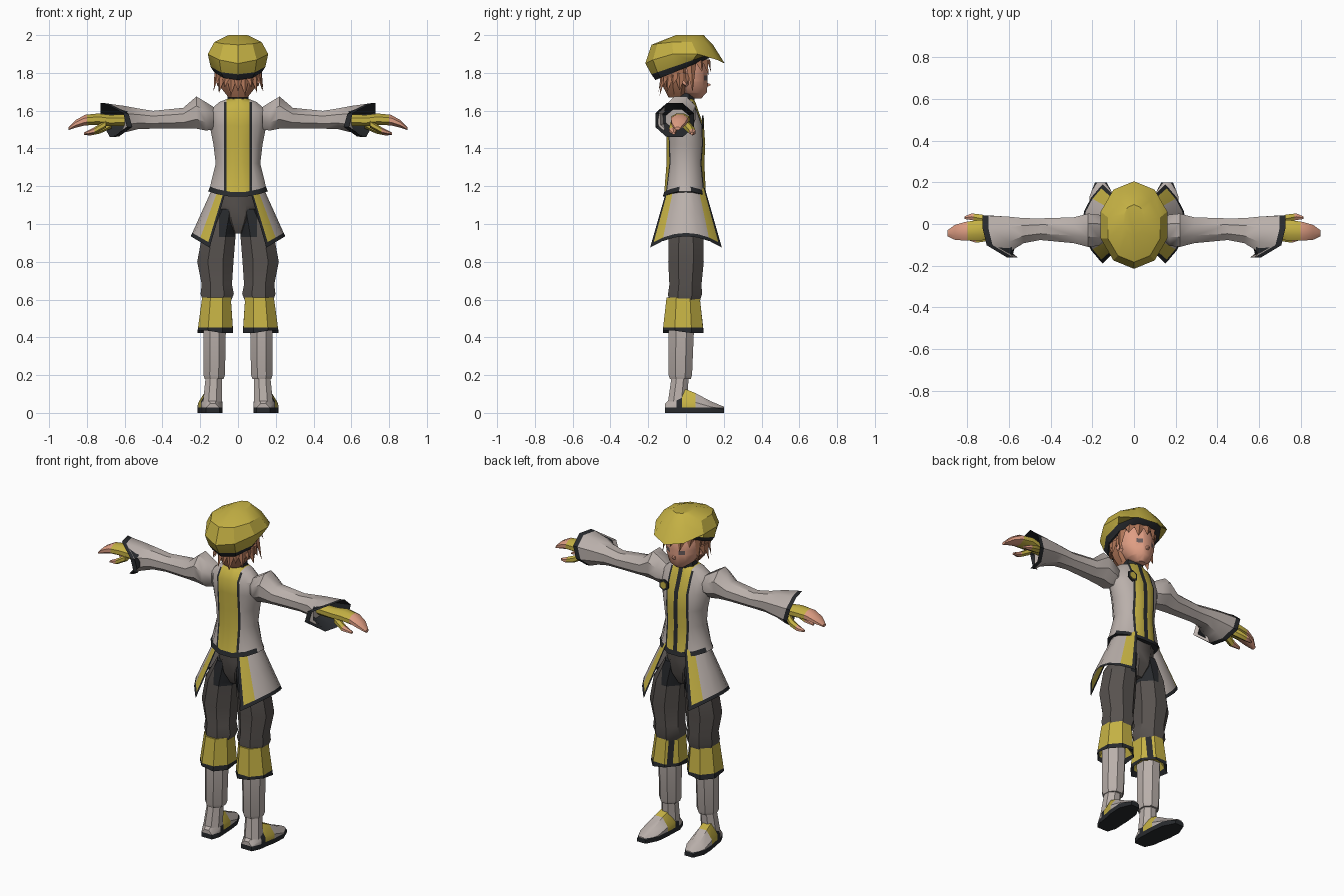
import bpy, bmesh, math
from mathutils import Vector

if "Cube" in bpy.data.objects:
    bpy.data.objects.remove(bpy.data.objects["Cube"])


def material(name, r, g, b):
    rgba = [(c / 255) ** 2.2 for c in (r, g, b)] + [1]
    m = bpy.data.materials.new(name)
    m.diffuse_color = rgba
    m.use_nodes = True
    m.node_tree.nodes["Principled BSDF"].inputs["Base Color"].default_value = rgba
    return m


CLOTH, GOLD, TRIM, TROUSER, SKIN, HAIR, EYE = range(7)
MATS = [material("pale cloth", 184, 174, 169), material("gold cloth", 196, 176, 70),
        material("dark trim", 44, 46, 49), material("grey trousers", 88, 83, 80),
        material("skin", 222, 156, 130), material("brown hair", 172, 116, 88),
        material("grey eye", 105, 92, 92)]


def finish(name, bm, rule, cuts=(), mirror=False, angle=40):
    """Cut the mesh along axis planes, colour faces by rule, make the object."""
    for axis, pos in cuts:
        no = Vector((0, 0, 0))
        no[axis] = 1
        bmesh.ops.bisect_plane(bm, geom=bm.verts[:] + bm.edges[:] + bm.faces[:],
                               plane_co=no * pos, plane_no=no)
    bmesh.ops.recalc_face_normals(bm, faces=bm.faces)
    for f in bm.faces:
        f.material_index = rule(f.calc_center_median()) if callable(rule) else rule
    me = bpy.data.meshes.new(name)
    bm.to_mesh(me)
    bm.free()
    for m in MATS:
        me.materials.append(m)
    ob = bpy.data.objects.new(name, me)
    bpy.context.collection.objects.link(ob)
    if mirror:
        ob.modifiers.new("mirror", 'MIRROR')
    bpy.ops.object.select_all(action='DESELECT')
    ob.select_set(True)
    bpy.context.view_layer.objects.active = ob
    bpy.ops.object.shade_smooth_by_angle(angle=math.radians(angle))
    return ob


def loft(name, rings, rule, n=8, axis='z', warp=None, caps=True, **kw):
    """Skin rings of (position, centre a, centre b, radius a, radius b)."""
    bm = bmesh.new()
    rows = []
    k = 1 / math.cos(math.pi / n)
    for i, (h, a, b, ra, rb) in enumerate(rings):
        row = []
        for j in range(n):
            t = math.tau * (j + .5) / n
            u, v = math.cos(t) * k, math.sin(t) * k
            p, q = a + ra * u, b + rb * v
            co = {'z': (p, q, h), 'x': (h, p, q), 'y': (p, h, q)}[axis]
            co = Vector(co)
            if warp:
                warp(co, i, u, v)
            row.append(bm.verts.new(co))
        rows.append(row)
    for lo, hi in zip(rows, rows[1:]):
        for j in range(n):
            bm.faces.new((lo[j], lo[j - 1], hi[j - 1], hi[j]))
    if caps:
        bm.faces.new(rows[0])
        bm.faces.new(rows[-1])
    return finish(name, bm, rule, **kw)


# Cap: tilted dark band below a puffed crown
SLOPE = [.055, .055, 0, 0, 0]
DROP = [0, 0, .05, .015, 0]


def cap_warp(co, i, u, v):
    co.z += SLOPE[i] * v - DROP[i] * v * v


loft("cap", [(1.82, 0, -.02, .125, .135), (1.85, 0, -.015, .145, .16), (1.905, 0, -.005, .16, .2),
             (1.965, 0, -.02, .125, .155), (2, 0, .02, .05, .07)],
     lambda c: TRIM if c.z < 1.84 + .36 * (c.y + .02) and c.y < .13 else GOLD,
     n=10, warp=cap_warp, caps=True, angle=30)

# Head with inset eyes
loft("head", [(1.665, 0, .055, .025, .025), (1.695, 0, .035, .065, .075), (1.75, 0, .015, .095, .1),
              (1.82, 0, .005, .105, .11), (1.89, 0, -.01, .09, .1)],
     lambda c: EYE if .03 < abs(c.x) < .06 and 1.76 < c.z < 1.785 and c.y > .04 else SKIN, n=12,
     cuts=[(0, -.06), (0, -.03), (0, .03), (0, .06), (2, 1.76), (2, 1.785)])
loft("nose", [(.1, 0, 1.735, .015, .015), (.13, 0, 1.738, .003, .003)], SKIN, n=4, axis='y')
loft("ears", [(.09, .0, 1.75, .014, .022), (.112, -.005, 1.757, .014, .02)], SKIN, n=6, axis='x',
     mirror=True)

# Hair: shell on the back of the head and a fringe of spikes
loft("hair_shell", [(1.67, 0, -.045, .05, .045), (1.72, 0, -.045, .09, .07),
                    (1.79, 0, -.045, .115, .09), (1.87, 0, -.04, .115, .1)], HAIR, n=10, angle=20)


def spikes(name, items):
    """Flat three-sided locks from a root point to a tip."""
    bm = bmesh.new()
    for root, tip, width in items:
        root, tip = Vector(root), Vector(tip)
        out = Vector((root.x, root.y, 0)).normalized()
        side = out.cross(Vector((0, 0, 1))) * width
        base = [bm.verts.new(p) for p in (root - side, root + out * .018, root + side)]
        end = bm.verts.new(tip)
        for j in range(3):
            bm.faces.new((base[j - 1], base[j], end))
        bm.faces.new(base)
    finish(name, bm, HAIR, angle=10)


locks = []
for i in range(13):
    t = math.radians(170 + 200 * i / 12)
    x, y = math.cos(t), math.sin(t)
    low = 1.665 if i % 2 else 1.70
    locks.append(((.108 * x, -.02 + .095 * y, 1.80), (.13 * x, -.02 + .125 * y, low + .04 * abs(x)), .035))
spikes("back_locks", locks)
fringe = []
for i in range(7):
    t = math.radians(12 + 156 * i / 6)
    x, y = math.cos(t), math.sin(t)
    tip = 1.70 if i in (0, 6) else 1.785 + .02 * (i % 2)
    fringe.append(((.105 * x, .11 * y, 1.87), (.122 * x + .015, .01 + .122 * y, tip), .034))
spikes("fringe", fringe)

# Collar and neck
loft("neck", [(1.63, 0, 0, .035, .035), (1.72, 0, .01, .035, .035)], SKIN)
loft("collar", [(1.63, 0, -.01, .062, .056), (1.70, 0, -.005, .05, .05)], TRIM)


# Jacket: wide gold panel behind, gold with a dark placket in front
def jacket_color(c):
    x = abs(c.x)
    if c.z < 1.185 - c.y * c.y * 1.5:
        return TRIM
    if x < .062:
        return TRIM if c.y > 0 and x < .013 else GOLD
    return TRIM if x < .074 and c.z < 1.64 else CLOTH


def hem(co, i, u, v):
    if i < 2:
        co.z -= .03 * v * v


loft("jacket", [(1.175, 0, -.005, .158, .118), (1.2, 0, -.005, .148, .11), (1.32, 0, -.003, .118, .1),
                (1.42, 0, 0, .13, .102), (1.52, 0, -.005, .15, .1), (1.6, 0, -.02, .15, .085),
                (1.645, 0, -.015, .1, .065), (1.665, 0, -.01, .05, .05)],
     jacket_color, n=12, warp=hem, cuts=[(0, s * x) for s in (-1, 1) for x in (.013, .062, .074)])

# Chest badge
for badge, r, y, m in (("badge_rim", .03, .086, TRIM), ("badge", .019, .09, GOLD)):
    loft(badge, [(y, .085, 1.54, r, r), (y + .006, .085, 1.54, r, r)], m, n=6, axis='y')

# Coat tails: one flared panel per side, split at front and back
bm = bmesh.new()
cols = [-1, -.93, -.66, -.33, 0, .33, .66, .93, 1]
grid = []
for t in (0, .5, .93, 1):
    row = []
    for s in cols:
        x = (.135 - .075 * s * s) * (1 - t) + (.25 - .1 * s * s) * t
        z = 1.19 * (1 - t) + (.935 - .06 * s * s) * t
        row.append(bm.verts.new((x, (.1 * (1 - t) + .19 * t) * s, z)))
    grid.append(row)
tail_colors = {}
for r in range(3):
    for k in range(8):
        f = bm.faces.new((grid[r][k], grid[r][k + 1], grid[r + 1][k + 1], grid[r + 1][k]))
        m = TRIM if r == 2 or k in (0, 7) else GOLD if k in (1, 6) else CLOTH
        tail_colors[tuple(round(v, 4) for v in f.calc_center_median())] = m
finish("coat_tails", bm, lambda c: tail_colors[tuple(round(v, 4) for v in c)], mirror=True)

# Hips and trouser legs
loft("hips", [(.95, 0, 0, .035, .05), (1.02, 0, 0, .085, .085), (1.1, 0, 0, .105, .09),
              (1.2, 0, 0, .12, .09)], TROUSER)
loft("trouser_legs", [(1.08, .062, 0, .05, .08), (.95, .1, 0, .088, .092), (.8, .12, 0, .096, .094),
                      (.68, .112, -.003, .08, .085), (.63, .11, -.005, .088, .09),
                      (.58, .112, -.01, .07, .08)],
     lambda c: TRIM if c.z > .93 and c.x < .1 else TROUSER, mirror=True, cuts=[(2, .93), (0, .1)])


# Knee cuffs with dark hem and a split at the inner front
def cuff_color(c):
    split = c.y > .02 and .05 < c.x < .072
    return TRIM if c.z < .452 or split else GOLD


def cuff_hem(co, i, u, v):
    if i in (0, 1):
        co.z -= .03 * max(0, v * u)


loft("knee_cuffs", [(.5, .118, -.015, .06, .06), (.435, .12, -.015, .094, .108), (.61, .114, -.015, .076, .088)],
     cuff_color, mirror=True, warp=cuff_hem, angle=25, cuts=[(2, .452), (0, .05), (0, .072)])

# Leggings, ankles and shoes
loft("leggings", [(.18, .126, -.03, .05, .055), (.2, .126, -.03, .057, .062), (.46, .124, -.025, .06, .068)],
     CLOTH, mirror=True, angle=25)
loft("ankles", [(.06, .135, -.045, .05, .05), (.2, .128, -.03, .042, .045)], CLOTH, mirror=True)


def flat_sole(co, i, u, v):
    co.z = max(co.z, 0)
    co.x += .06 * co.y


def shoe_color(c):
    if c.z < .028 or -.05 < c.y < -.02:
        return TRIM
    return GOLD if -.02 < c.y < .05 else CLOTH


loft("shoes", [(-.11, .14, .01, .035, .04), (-.06, .14, .02, .055, .075), (0, .142, .02, .058, .105),
               (.05, .145, .02, .062, .085), (.13, .147, .012, .06, .05), (.2, .147, .008, .028, .025)],
     shoe_color, axis='y', warp=flat_sole, mirror=True,
     cuts=[(2, .028), (1, -.05), (1, -.02), (1, .05)])


# Sleeves: puffed shoulder, flared cuff notched at the back
def sleeve_end(co, i, u, v):
    if i in (7, 8):
        co.x -= .12 * max(0, -u) ** 2 + .05 * max(0, -v)


sleeve = loft("sleeves", [(.13, -.02, 1.56, .05, .06), (.17, -.03, 1.57, .075, .075), (.22, -.03, 1.59, .08, .085),
                          (.29, -.03, 1.56, .062, .055), (.45, -.025, 1.552, .052, .047),
                          (.53, -.032, 1.557, .06, .055), (.6, -.05, 1.555, .085, .07),
                          (.7, -.06, 1.55, .1, .086), (.728, -.06, 1.55, .102, .09),
                          (.57, -.045, 1.555, .06, .05)],
              CLOTH, axis='x', warp=sleeve_end, mirror=True)
# The last two bands of faces are the dark rim and lining
for f in sleeve.data.polygons[7 * 8:9 * 8]:
    f.material_index = TRIM

# Hands: gold gloves with bare fingers and thumb
loft("hands", [(.56, -.035, 1.55, .03, .03), (.68, -.03, 1.548, .04, .03), (.74, -.03, 1.555, .05, .03),
               (.81, -.035, 1.55, .045, .028), (.86, -.04, 1.53, .036, .02), (.897, -.045, 1.505, .014, .008)],
     lambda c: GOLD if c.x < .8 else SKIN, axis='x', mirror=True, cuts=[(0, .8)])
loft("thumbs", [(.67, -.005, 1.53, .02, .02), (.73, .025, 1.5, .02, .018), (.78, .035, 1.485, .016, .014),
                (.815, .03, 1.478, .006, .006)],
     lambda c: GOLD if c.x < .77 else SKIN, n=6, axis='x', mirror=True, cuts=[(0, .77)])
loft("curled_fingers", [(.7, -.06, 1.53, .022, .018), (.76, -.07, 1.495, .02, .015), (.81, -.065, 1.48, .008, .006)],
     lambda c: GOLD if c.x < .76 else SKIN, n=6, axis='x', mirror=True, cuts=[(0, .765)])
